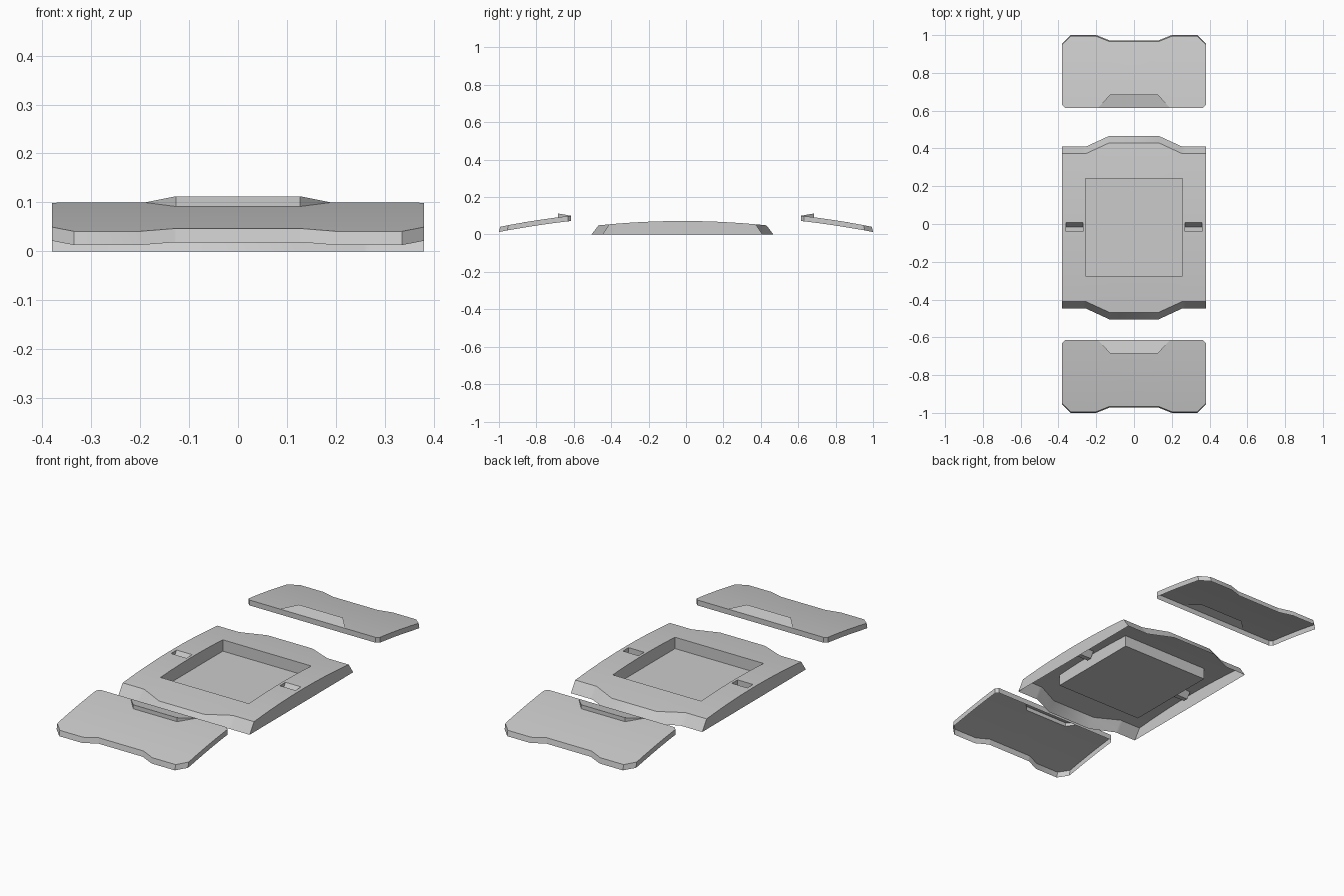
import bpy, bmesh, math
from mathutils import Vector

if "Cube" in bpy.data.objects:
    bpy.data.objects.remove(bpy.data.objects["Cube"])


def sheet(outline, cuts):
    """Flat outline face, sliced along lines given as (point, normal)."""
    bm = bmesh.new()
    bm.faces.new([bm.verts.new((x, y, 0)) for x, y in outline])
    for p, n in cuts:
        geom = bm.verts[:] + bm.edges[:] + bm.faces[:]
        bmesh.ops.bisect_plane(bm, geom=geom, dist=1e-5,
                               plane_co=(p[0], p[1], 0), plane_no=(n[0], n[1], 0))
    return bm


def x_cuts(*xs):
    return [((s * x, 0), (1, 0)) for x in xs for s in (-1, 1)]


def y_cuts(*ys):
    return [((0, y), (0, 1)) for y in ys]


def push(bm, inside, move):
    """Extrude the faces whose centre passes the test, then move their corners."""
    faces = [f for f in bm.faces if inside(f.calc_center_median())]
    new = bmesh.ops.extrude_face_region(bm, geom=faces)["geom"]
    left = [f for f in faces if f.is_valid]
    if left:
        bmesh.ops.delete(bm, geom=left, context='FACES')
    for v in [g for g in new if isinstance(g, bmesh.types.BMVert)]:
        v.co = move(v.co.copy())


def skirt(bm, move):
    """Drop walls from the open border."""
    border = [e for e in bm.edges if e.is_boundary]
    new = bmesh.ops.extrude_edge_only(bm, edges=border)["geom"]
    for v in [g for g in new if isinstance(g, bmesh.types.BMVert)]:
        v.co = move(v.co.copy())


def finish(bm, name):
    bmesh.ops.remove_doubles(bm, verts=bm.verts[:], dist=1e-4)
    bmesh.ops.recalc_face_normals(bm, faces=bm.faces[:])
    if sum(f.calc_area() * f.normal.z for f in bm.faces) < 0:
        bmesh.ops.reverse_faces(bm, faces=bm.faces[:])
    for f in bm.faces:
        f.smooth = True
    for e in bm.edges:
        if len(e.link_faces) == 2:
            e.smooth = e.calc_face_angle(0) < math.radians(28)
    mesh = bpy.data.meshes.new(name)
    bm.to_mesh(mesh)
    bm.free()
    bpy.context.collection.objects.link(bpy.data.objects.new(name, mesh))


# Centre plate: arched top with wavy ends, recessed tray and two finger slots
right = [(0.13, -0.468), (0.256, -0.41), (0.38, -0.41),
         (0.38, 0.372), (0.256, 0.372), (0.13, 0.43)]
outline = right + [(-x, y) for x, y in reversed(right)]
bm = sheet(outline, x_cuts(0.13, 0.256, 0.27, 0.36)
           + y_cuts(-0.41, -0.34, -0.275, -0.2, -0.12, -0.04, 0.007,
                    0.09, 0.165, 0.24, 0.31, 0.372))
for v in bm.verts:
    v.co.z = 0.072 - 0.115 * (v.co.y + 0.018) ** 2

push(bm, lambda c: abs(c.x) < 0.256 and -0.275 < c.y < 0.24,
     lambda p: Vector((p.x, p.y, 0.005)))
for s in (-1, 1):
    push(bm, lambda c: 0.27 < s * c.x < 0.36 and -0.04 < c.y < 0.007,
         lambda p: Vector((p.x, min(p.y, -0.015), 0.04)))


def plate_foot(p):
    lean = 0.037 if p.y > 0.371 else -0.037 if p.y < -0.409 else 0
    return Vector((p.x, p.y + lean, 0))


skirt(bm, plate_foot)
finish(bm, "centre_plate")

# Front and back flaps: curved shells with a notched outer edge and raised lip
INNER = 0.615
for s, name in ((-1, "front_flap"), (1, "back_flap")):
    right = [(0.365, INNER), (0.38, INNER + 0.015), (0.38, 0.95),
             (0.335, 0.994), (0.2, 0.994), (0.13, 0.966)]
    outline = [(x, s * y) for x, y in right + [(-x, y) for x, y in reversed(right)]]
    lip_sides = [((k * 0.19, s * INNER), (0.07, k * s * 0.063)) for k in (-1, 1)]
    bm = sheet(outline, x_cuts(0.13, 0.2, 0.335)
               + y_cuts(*[s * y for y in (0.685, 0.75, 0.82, 0.89, 0.95)]) + lip_sides)
    for v in bm.verts:
        d = abs(v.co.y) - INNER
        v.co.z = 0.1 - 0.11 * d - 0.12 * d * d

    # Raised trapezoid lip on the inner edge
    push(bm, lambda c: abs(c.y) < 0.685 and abs(c.x) < 0.19 - 0.9 * (abs(c.y) - INNER),
         lambda p: Vector((p.x, p.y, 0.1 + 0.0125 * (abs(p.y) - INNER) / 0.07)))
    bmesh.ops.remove_doubles(bm, verts=bm.verts[:], dist=1e-4)

    skirt(bm, lambda p: Vector((p.x, p.y + (s * 0.006 if abs(p.y) > 0.949 else 0),
                                p.z - 0.028)))
    finish(bm, name)
